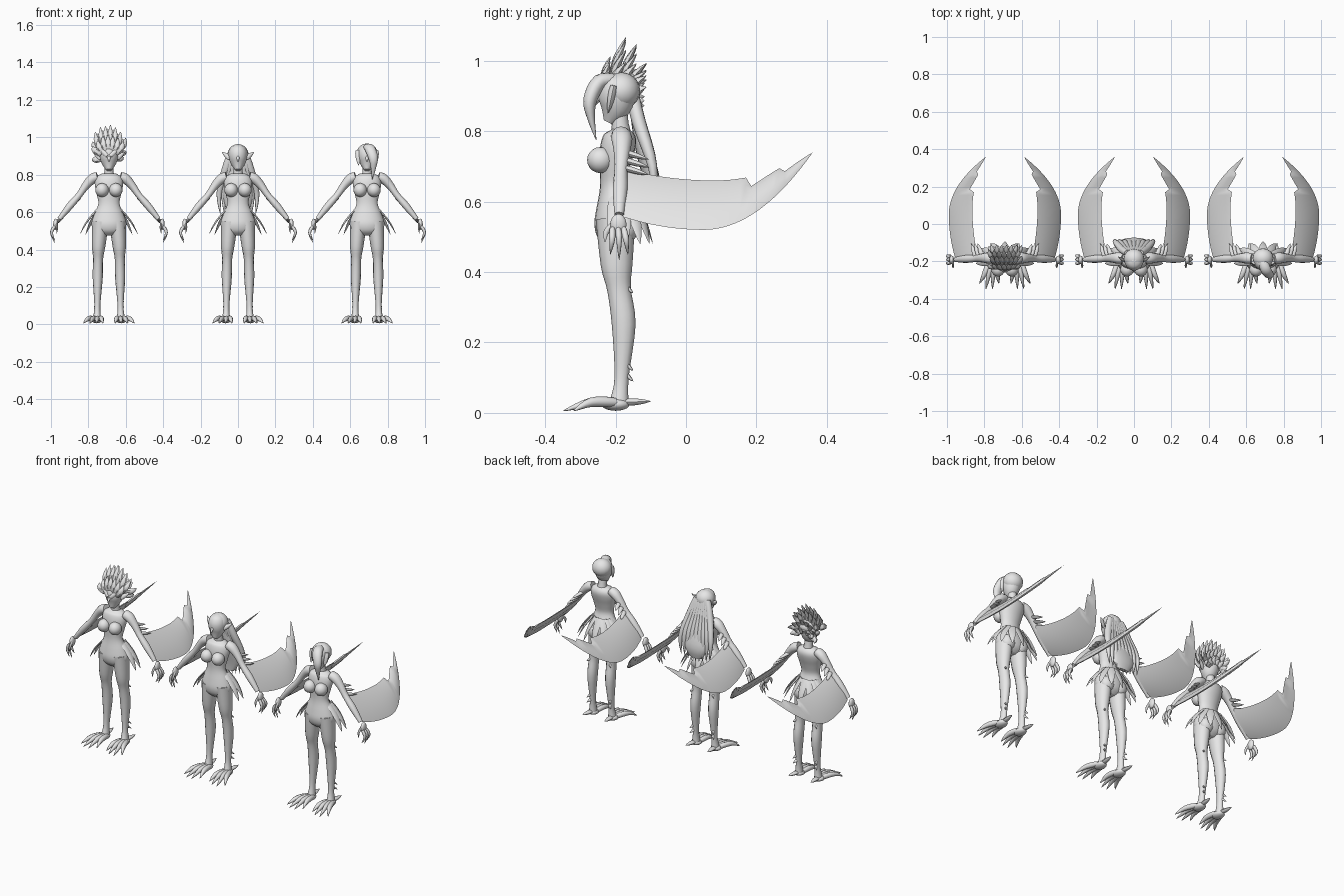
import bpy, bmesh, random
from math import sin, cos, pi, radians
from mathutils import Vector

cube = bpy.data.objects.get("Cube")
if cube:
    bpy.data.objects.remove(cube)

grey = bpy.data.materials.new("plain_grey")
grey.use_nodes = True
grey.diffuse_color = (.8, .8, .8, 1)
shader = grey.node_tree.nodes["Principled BSDF"]
shader.inputs["Base Color"].default_value = grey.diffuse_color
random.seed(4)
origin = Vector()


def finish(name, bm):
    bmesh.ops.recalc_face_normals(bm, faces=bm.faces)
    mesh = bpy.data.meshes.new(name)
    bm.to_mesh(mesh)
    bm.free()
    mesh.materials.append(grey)
    part = bpy.data.objects.new(name, mesh)
    part.location = origin
    bpy.context.collection.objects.link(part)
    bpy.ops.object.select_all(action='DESELECT')
    part.select_set(True)
    bpy.context.view_layer.objects.active = part
    bpy.ops.object.shade_smooth_by_angle(angle=radians(50))


def skin(name, rings):
    """Bridge closed rings and cap both ends."""
    bm = bmesh.new()
    loops = [[bm.verts.new(point) for point in ring] for ring in rings]
    for low, high in zip(loops, loops[1:]):
        for i in range(len(low)):
            bm.faces.new((low[i - 1], low[i], high[i], high[i - 1]))
    bm.faces.new(loops[0])
    bm.faces.new(loops[-1])
    finish(name, bm)


def spline(rows, steps=4):
    """Smooth curve through rows of numbers."""
    rows = [Vector(row) for row in rows]
    out = []
    for i in range(len(rows) - 1):
        before, start, end = rows[max(i - 1, 0)], rows[i], rows[i + 1]
        after = rows[min(i + 2, len(rows) - 1)]
        enter, leave = (end - before) / 2, (after - start) / 2
        for k in range(steps):
            t = k / steps
            ease = t * t * (3 - 2 * t)
            out.append(start.lerp(end, ease) + enter * t * (1 - t) ** 2 - leave * t * t * (1 - t))
    return out + [rows[-1]]


def loft(name, rows, flat=1, ref=None, sides=12):
    """Sweep an ellipse along rows of x, y, z, half width."""
    points = [Vector(row[:3]) for row in rows]
    span = points[-1] - points[0]
    if ref is None:
        ref = (0, 0, 1) if abs(span.y) > abs(span.z) else (0, 1, 0)
    rings = []
    for i, centre in enumerate(points):
        along = (points[min(i + 1, len(points) - 1)] - points[max(i - 1, 0)]).normalized()
        across = along.cross(Vector(ref)).normalized()
        deep = across.cross(along) * flat
        angles = [k * 2 * pi / sides for k in range(sides)]
        rings.append([centre + (across * cos(a) + deep * sin(a)) * rows[i][3] for a in angles])
    skin(name, rings)


def blade(name, path, width, flat=.7, ref=None, sides=8):
    """Pointed form: swells a little, then tapers to its tip."""
    points = spline(path)
    last = len(points) - 1
    rows = [(*p, max(width * sin(pi * (.3 + .7 * i / last)), .0005)) for i, p in enumerate(points)]
    loft(name, rows, flat, ref, sides)


def ball(name, centre, size):
    bm = bmesh.new()
    bmesh.ops.create_uvsphere(bm, u_segments=16, v_segments=10, radius=1)
    bmesh.ops.scale(bm, vec=size, verts=bm.verts)
    bmesh.ops.translate(bm, vec=centre, verts=bm.verts)
    finish(name, bm)


def wing(s):
    # thin curved blade in the slanted plane of the forearm, toothed near the tip
    pitch, teeth = .095, 6
    rings = []
    for k in reversed(range(35)):
        y = .36 - k * pitch / teeth
        low = .52 + (y - .05) ** 2 * (2.29 if y > .05 else .7)
        high = .66 + (y - .08) ** 2 * (1.02 if y > .08 else .5)
        bite = (k % teeth) / teeth if k < 2 * teeth else 0
        high -= (high - low) * bite * .3
        thick = min(.007, (high - low) / 10)

        def at(blend, side):
            z = low + (high - low) * blend
            return Vector((s * (.3 - (z - .52) * .9 + side * thick), y, z + side * thick))
        rings.append([at(0, 0), at(.25, 1), at(.75, 1), at(1, 0), at(.75, -1), at(.25, -1)])
    skin("wing", rings)


def leg(s):
    rows = [(s * .045, -.2, .55, .045), (s * .055, -.197, .42, .036), (s * .058, -.19, .35, .027),
            (s * .06, -.177, .25, .027), (s * .062, -.183, .1, .016), (s * .064, -.19, .03, .022)]
    loft("leg", spline(rows), 1.25)
    # clawed foot
    ball("foot", (s * .066, -.2, .024), (.03, .04, .018))
    for k in range(4):
        root, tip = s * (.048 + k * .012), s * (.032 + k * .035)
        reach = -.35 if k in (1, 2) else -.32
        path = [(root, -.2, .03), ((root + tip) / 2, -.27, .03), (tip, reach, .005)]
        blade("toe", path, .015, 1)
    blade("heel_claw", [(s * .066, -.18, .03), (s * .075, -.1, .033)], .015)
    for z in (.11, .14, .36):
        blade("leg_barb", [(s * .06, -.17, z), (s * .08, -.15, z - .02)], .008)


def arm(s):
    rows = [(s * .06, -.185, .79, .025), (s * .09, -.182, .777, .027), (s * .125, -.182, .74, .021),
            (s * .16, -.185, .69, .017), (s * .21, -.187, .632, .019), (s * .265, -.19, .563, .012)]
    loft("arm", spline(rows), 1.1)
    # clawed hand
    ball("palm", (s * .285, -.192, .535), (.013, .023, .03))
    for k in (-1, 0, 1):
        path = [(s * .29, k * .016 - .193, .525), (s * .307, k * .02 - .19, .49),
                (s * .289, k * .025 - .19, .45 - .015 * (k == 0))]
        blade("finger", path, .009, 1)
    blade("thumb", [(s * .28, -.2, .54), (s * .277, -.226, .515), (s * .28, -.23, .485)], .009, ref=(1, 0, 0))
    # feather tufts behind the elbow
    for k in range(3):
        root = Vector((s * (.12 + k * .018), -.175, .74 - k * .022))
        blade("elbow_feather", [root, root + Vector((s * .025, .07, -.02))], .013)


def body():
    rows = [(0, -.2, .475, .04), (0, -.2, .5, .08), (0, -.2, .54, .093), (0, -.203, .59, .078),
            (0, -.207, .645, .057), (0, -.203, .7, .066), (0, -.195, .75, .076), (0, -.186, .785, .07),
            (0, -.184, .805, .04)]
    loft("torso", spline(rows), .65, sides=20)
    loft("neck", [(0, -.182, .78, .03), (0, -.187, .82, .024), (0, -.192, .87, .024)])
    rows = [(0, -.22, .825, .014), (0, -.202, .865, .041), (0, -.195, .91, .05), (0, -.192, .945, .039),
            (0, -.19, .962, .01)]
    loft("head", spline(rows), 1.08, sides=18)
    blade("nose", [(0, -.242, .9), (0, -.261, .87)], .008)
    for s in (1, -1):
        ball("breast", (s * .037, -.243, .718), (.036, .038, .037))
        ball("buttock", (s * .042, -.172, .525), (.042, .036, .045))
        leg(s)
        arm(s)
        wing(s)
    # fan of hip and tail feathers
    for k in range(-4, 5):
        out = Vector((sin(k * pi / 7), cos(k * pi / 7) * .6, 0))
        waist = Vector((0, -.19, .62))
        path = [waist + out * spread - Vector((0, 0, drop))
                for spread, drop in ((.06, 0), (.12, .07), (.16, .14))]
        blade("tail_feather", path, .021, .25, out)


def ears():
    for s in (1, -1):
        blade("ear", [(s * .042, -.2, .885), (s * .085, -.175, .922)], .013)


def spiky_hair():
    ears()
    ball("hair_base", (0, -.185, .935), (.054, .055, .04))
    # rows of spikes from brow to nape: root y, root z, tip y, tip z
    crest = ((-.23, .93, -.215, 1.02), (-.21, .945, -.17, 1.07), (-.18, .945, -.14, 1.045),
             (-.16, .93, -.112, .99), (-.15, .905, -.118, .935))
    for j, (root_y, root_z, tip_y, tip_z) in enumerate(crest):
        for i in range(-3, 4):
            x = i + (.3 if j % 2 else -.2)
            root = Vector((x * .013, root_y, root_z - abs(x) * .006))
            tip = Vector((x * .027, tip_y, tip_z - .006 * x * x + random.uniform(-.01, .006)))
            middle = root.lerp(tip, .5) + Vector((x * .004, -.008, 0))
            blade("hair_spike", [root, middle, tip], .018, ref=(0, 1, 0), sides=6)
    for s in (1, -1):
        blade("brow_plume", [(s * .008, -.247, .9), (s * .06, -.225, .95)], .013)


def long_hair():
    ears()
    ball("hair_cap", (0, -.185, .912), (.055, .053, .052))
    rows = [(0, -.16, .93, .035), (0, -.145, .86, .05), (0, -.12, .75, .078), (0, -.095, .65, .075),
            (0, -.095, .59, .04)]
    loft("hair_back", spline(rows), .3, sides=16)
    for k in range(-4, 5):
        x = k / 4
        path = [(x * .035, -.155, .92), (x * .065, -.135, .83), (x * .1, -.095, .7),
                (x * .095, -.09, .56 + abs(x) * .03)]
        blade("hair_lock", path, .022, .9)


def short_hair():
    ball("hair_cap", (0, -.183, .915), (.056, .053, .052))
    # beak-shaped fringe over the left eye
    path = [(0, -.2, .945), (.015, -.245, .94), (.033, -.272, .89), (.034, -.27, .84), (.028, -.255, .775)]
    blade("fringe", path, .022, 1.3, (1, 0, 0), 12)
    for s in (1, -1):
        blade("side_lock", [(s * .048, -.205, .93), (s * .045, -.222, .85)], .016)


for place, hair in ((-.69, spiky_hair), (0, long_hair), (.69, short_hair)):
    origin = Vector((place, 0, 0))
    body()
    hair()
